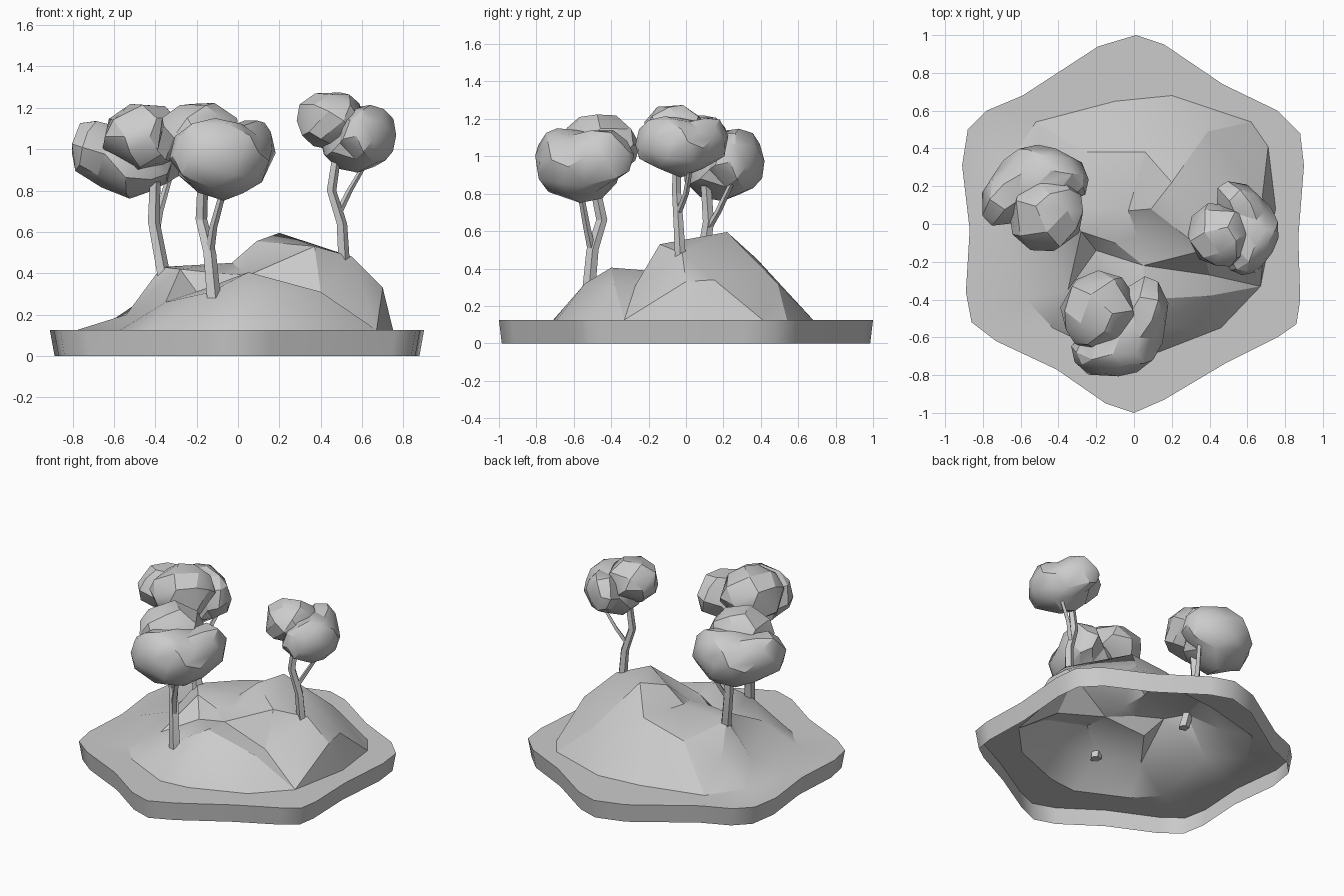
import bpy, bmesh, math, random
from mathutils import Vector, Matrix
from mathutils.geometry import delaunay_2d_cdt

if "Cube" in bpy.data.objects:
    bpy.data.objects.remove(bpy.data.objects["Cube"])


def finish(name, bm, angle=28):
    bmesh.ops.recalc_face_normals(bm, faces=bm.faces)
    me = bpy.data.meshes.new(name)
    bm.to_mesh(me)
    bm.free()
    ob = bpy.data.objects.new(name, me)
    bpy.context.collection.objects.link(ob)
    smooth(ob, angle)
    return ob


def smooth(ob, angle):
    bpy.ops.object.select_all(action='DESELECT')
    ob.select_set(True)
    bpy.context.view_layer.objects.active = ob
    bpy.ops.object.shade_smooth_by_angle(angle=math.radians(angle))


# Island plate outline, seen from above
OUTLINE = [(.01, 1), (.16, .95), (.47, .74), (.76, .6), (.88, .48), (.90, .31),
           (.87, -.07), (.88, -.4), (.86, -.53), (.76, -.6), (.48, -.74), (.16, -.93),
           (0, -1), (-.15, -.95), (-.41, -.77), (-.73, -.62), (-.86, -.52), (-.89, -.36),
           (-.87, -.03), (-.91, .31), (-.88, .5), (-.78, .6), (-.59, .68), (-.19, .94)]
# Foot of the hills
FOOT = [(.2, .68), (.62, .54), (.71, .41), (.75, .08), (.67, -.33), (.46, -.55),
        (.1, -.69), (-.1, -.71), (-.43, -.55), (-.57, -.4), (-.78, 0), (-.68, .3),
        (-.52, .54), (-.1, .65)]
# Crests and creases of the three hills
CRESTS = [(.2, .22, .595), (.09, .08, .555), (-.03, .07, .45), (.02, -.07, .41),
          (.37, -.14, .53), (.55, -.02, .48), (.7, 0, .33), (.68, .15, .34),
          (.39, .49, .32), (.06, .38, .45), (-.37, .08, .43), (-.28, -.04, .42),
          (-.1, -.1, .4), (-.2, -.14, .31), (.05, -.22, .39), (.05, -.4, .405),
          (-.35, -.35, .26), (.4, -.27, .31), (.4, -.38, .31), (.1, -.54, .32),
          (-.13, -.52, .31), (-.54, .05, .2), (-.48, .3, .26), (-.25, .38, .37)]
TOP = .125

# Hills and plate top: one triangulated sheet
pts = [Vector((x, y, TOP)) for x, y in OUTLINE + FOOT] + [Vector(p) for p in CRESTS]
n, m = len(OUTLINE), len(FOOT)
edges = [(i, (i + 1) % n) for i in range(n)] + [(n + i, n + (i + 1) % m) for i in range(m)]
co, _, faces, orig, _, _ = delaunay_2d_cdt([p.xy for p in pts], edges, [], 1, 1e-5)
bm = bmesh.new()
vs = [bm.verts.new((c.x, c.y, pts[o[0]].z if o else TOP)) for c, o in zip(co, orig)]
for f in faces:
    bm.faces.new([vs[i] for i in f])
ob = finish("hills", bm, 25)
if ob.data.polygons[0].normal.z < 0:
    ob.data.flip_normals()

# Plate rim, open underneath
bm = bmesh.new()
up = [bm.verts.new((x, y, TOP)) for x, y in OUTLINE]
lo = [bm.verts.new((x * .975, y * .985, 0)) for x, y in OUTLINE]
for i in range(n):
    j = (i + 1) % n
    bm.faces.new((lo[i], lo[j], up[j], up[i]))
finish("plate_rim", bm, 50)


def limb(name, path, r0, r1, sides=5):
    """Tapered tube along a path."""
    bm = bmesh.new()
    rings = []
    for k, p in enumerate(path):
        r = r0 + (r1 - r0) * k / (len(path) - 1)
        rings.append([bm.verts.new(Vector(p) + Vector((r * math.cos(a), r * math.sin(a), 0)))
                      for a in (2 * math.pi * s / sides for s in range(sides))])
    for a, b in zip(rings, rings[1:]):
        for s in range(sides):
            t = (s + 1) % sides
            bm.faces.new((a[s], a[t], b[t], b[s]))
    bm.faces.new(rings[0])
    bm.faces.new(rings[-1])
    finish(name, bm, 20)


def foliage(name, lumps, place, ratio):
    """Lumps fused together, roughened, then reduced to big facets."""
    rnd = random.Random(5)
    bm = bmesh.new()
    for c, r in lumps:
        ball = bmesh.ops.create_icosphere(bm, subdivisions=2, radius=1.05)["verts"]
        for v in ball:
            v.co *= rnd.uniform(.95, 1.05)
        mat = Matrix.Translation(c) @ Matrix.Diagonal((*r, 1))
        bmesh.ops.transform(bm, matrix=mat, verts=ball)
    ob = finish(name, bm)
    rm = ob.modifiers.new("fuse", 'REMESH')
    rm.mode, rm.voxel_size = 'VOXEL', .03
    ob.modifiers.new("facets", 'DECIMATE').ratio = ratio
    dg = bpy.context.evaluated_depsgraph_get()
    ob.data = bpy.data.meshes.new_from_object(ob.evaluated_get(dg))
    ob.modifiers.clear()
    ob.data.transform(place)
    smooth(ob, 27)


# Foliage shape shared by all trees, relative to the upper clump
UPPER = [((0, 0, 0), (.2, .2, .165))]
LOWER = [((.12, -.1, -.11), (.22, .21, .19)),
         ((.08, -.22, -.09), (.22, .13, .175)),
         ((.26, .01, -.06), (.11, .16, .15))]

# name, clump centre, turn, scale, trunk path, branch path
TREES = [
    ("front", (-.19, -.46, 1.06), 0, 1,
     [(-.12, -.52, .28), (-.14, -.5, .5), (-.18, -.45, .66), (-.17, -.5, .9)],
     [(-.14, -.5, .48), (-.12, -.53, .62), (-.06, -.57, .84)]),
    ("left", (-.46, .05, 1.06), 155, .97,
     [(-.35, .07, .33), (-.41, .12, .65), (-.40, .1, .95)],
     [(-.40, .11, .6), (-.38, .17, .7), (-.33, .25, .87)]),
    ("right", (.45, -.06, 1.14), 55, .82,
     [(.51, -.03, .46), (.5, -.04, .64), (.45, -.05, .8), (.48, -.05, 1)],
     [(.49, -.04, .7), (.54, .0, .8), (.61, .02, .92)]),
]
for name, c, turn, s, trunk, branch in TREES:
    place = Matrix.Translation(c) @ Matrix.Rotation(math.radians(turn), 4, 'Z') @ Matrix.Scale(s, 4)
    foliage(name + "_upper_foliage", UPPER, place, .035)
    foliage(name + "_lower_foliage", LOWER, place, .045)
    limb(name + "_trunk", trunk, .037 * s, .028 * s)
    limb(name + "_branch", branch, .023 * s, .016 * s, 4)
